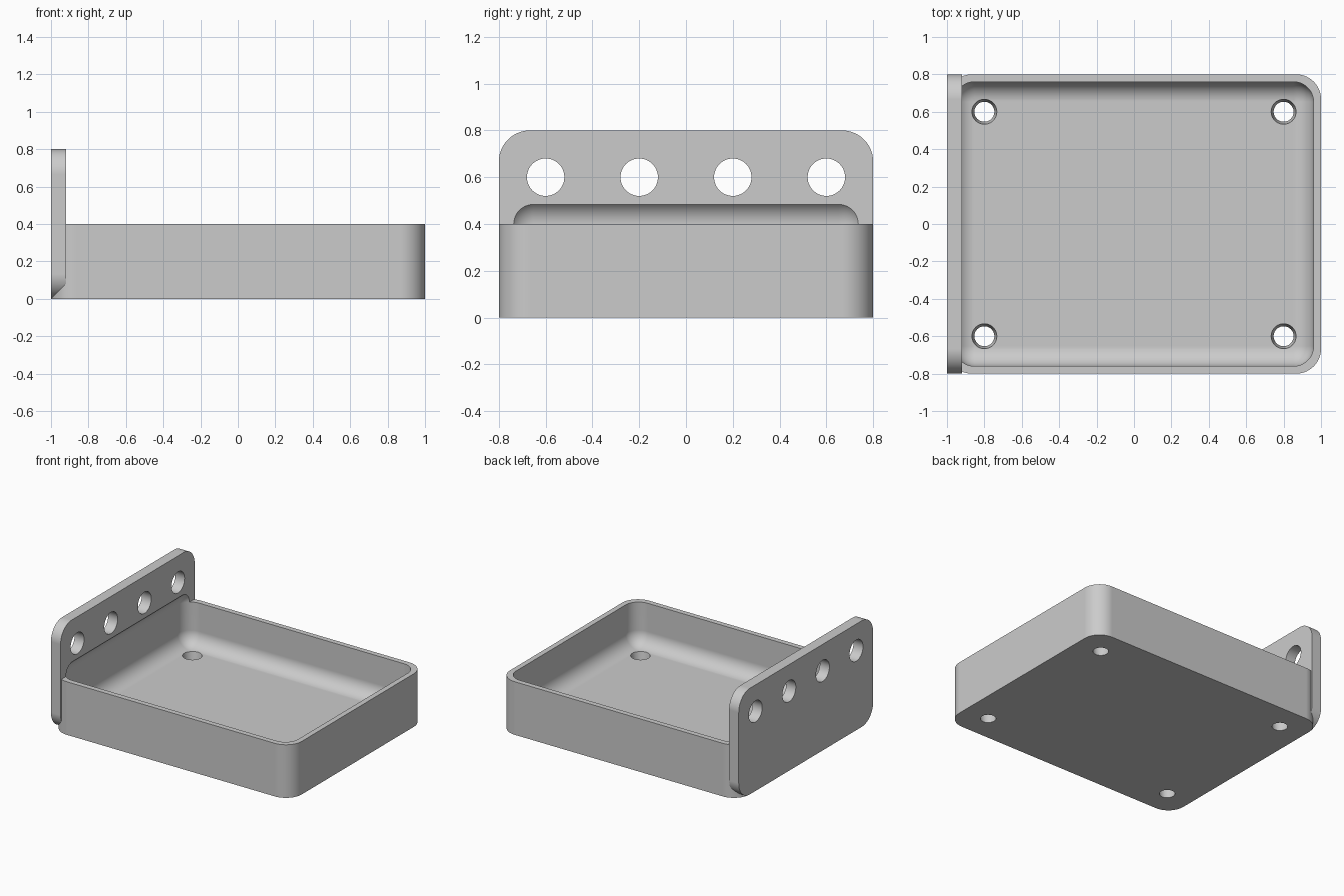
import bpy
import bmesh
import math
from mathutils import Matrix, Vector

default = bpy.data.objects.get("Cube")
if default:
    bpy.data.objects.remove(default, do_unlink=True)

WALL, FLOOR, PLATE = 0.04, 0.08, 0.08
OUTER_R, INNER_R = 0.133, 0.107

grey = bpy.data.materials.new("light grey")
grey.use_nodes = True
colour = (0.6, 0.6, 0.6, 1)
grey.diffuse_color = colour
grey.node_tree.nodes["Principled BSDF"].inputs["Base Color"].default_value = colour


def add_object(name, bm):
    mesh = bpy.data.meshes.new(name)
    bm.to_mesh(mesh)
    bm.free()
    mesh.materials.append(grey)
    obj = bpy.data.objects.new(name, mesh)
    bpy.context.collection.objects.link(obj)
    return obj


def rounded_box(name, low, high, radius, axis=None):
    """Box with every edge rounded, or only the edges along one axis."""
    low, high = Vector(low), Vector(high)
    bm = bmesh.new()
    bmesh.ops.create_cube(bm, size=1)
    for v in bm.verts:
        v.co = (low + high) / 2 + v.co * (high - low)
    edges = [e for e in bm.edges if axis is None
             or abs(e.verts[0].co[axis] - e.verts[1].co[axis]) > 0.01]
    bmesh.ops.bevel(bm, geom=edges, offset=radius, segments=14,
                    profile=0.5, affect='EDGES')
    return add_object(name, bm)


def drill(name, centre, r_low, r_high, depth, rotation=Matrix()):
    """Straight or tapered hole cutter."""
    bm = bmesh.new()
    bmesh.ops.create_cone(bm, cap_ends=True, segments=48, radius1=r_low,
                          radius2=r_high, depth=depth,
                          matrix=Matrix.Translation(centre) @ rotation)
    return add_object(name, bm)


def combine(target, other, operation):
    mod = target.modifiers.new(operation.lower(), 'BOOLEAN')
    mod.operation, mod.solver, mod.object = operation, 'EXACT', other
    graph = bpy.context.evaluated_depsgraph_get()
    mesh = bpy.data.meshes.new_from_object(target.evaluated_get(graph))
    target.modifiers.clear()
    target.data = mesh
    bpy.data.objects.remove(other, do_unlink=True)


# Tray body with rounded upright corners, joined to the upright end plate
tray = rounded_box("tray_with_end_plate", (-1, -0.8, 0), (1, 0.8, 0.4), OUTER_R, axis=2)
plate = rounded_box("end_plate", (-1, -0.8, 0), (-1 + PLATE, 0.8, 0.8), OUTER_R, axis=0)
combine(tray, plate, 'UNION')

# Rounded cavity, which also scoops into the end plate
cavity = rounded_box("cavity_cutter", (-1 + WALL, -0.8 + WALL, FLOOR),
                     (1 - WALL, 0.8 - WALL, 0.4 + INNER_R), INNER_R)
combine(tray, cavity, 'DIFFERENCE')

# Tapered screw holes in the floor: wide at the top
for x in (-0.8, 0.8):
    for y in (-0.6, 0.6):
        combine(tray, drill("screw_cutter", (x, y, FLOOR / 2), 0.05, 0.07, 0.12),
                'DIFFERENCE')

# Row of holes through the end plate
sideways = Matrix.Rotation(math.pi / 2, 4, 'Y')
for y in (-0.6, -0.2, 0.2, 0.6):
    combine(tray, drill("plate_hole_cutter", (-1 + PLATE / 2, y, 0.6), 0.08, 0.08,
                        0.2, sideways), 'DIFFERENCE')

# Smooth curves with crisp edges and flat faces
bpy.ops.object.select_all(action='DESELECT')
tray.select_set(True)
bpy.context.view_layer.objects.active = tray
bpy.ops.object.shade_smooth_by_angle(angle=math.radians(25))
weighted = tray.modifiers.new("flat_face_normals", 'WEIGHTED_NORMAL')
weighted.keep_sharp = True
